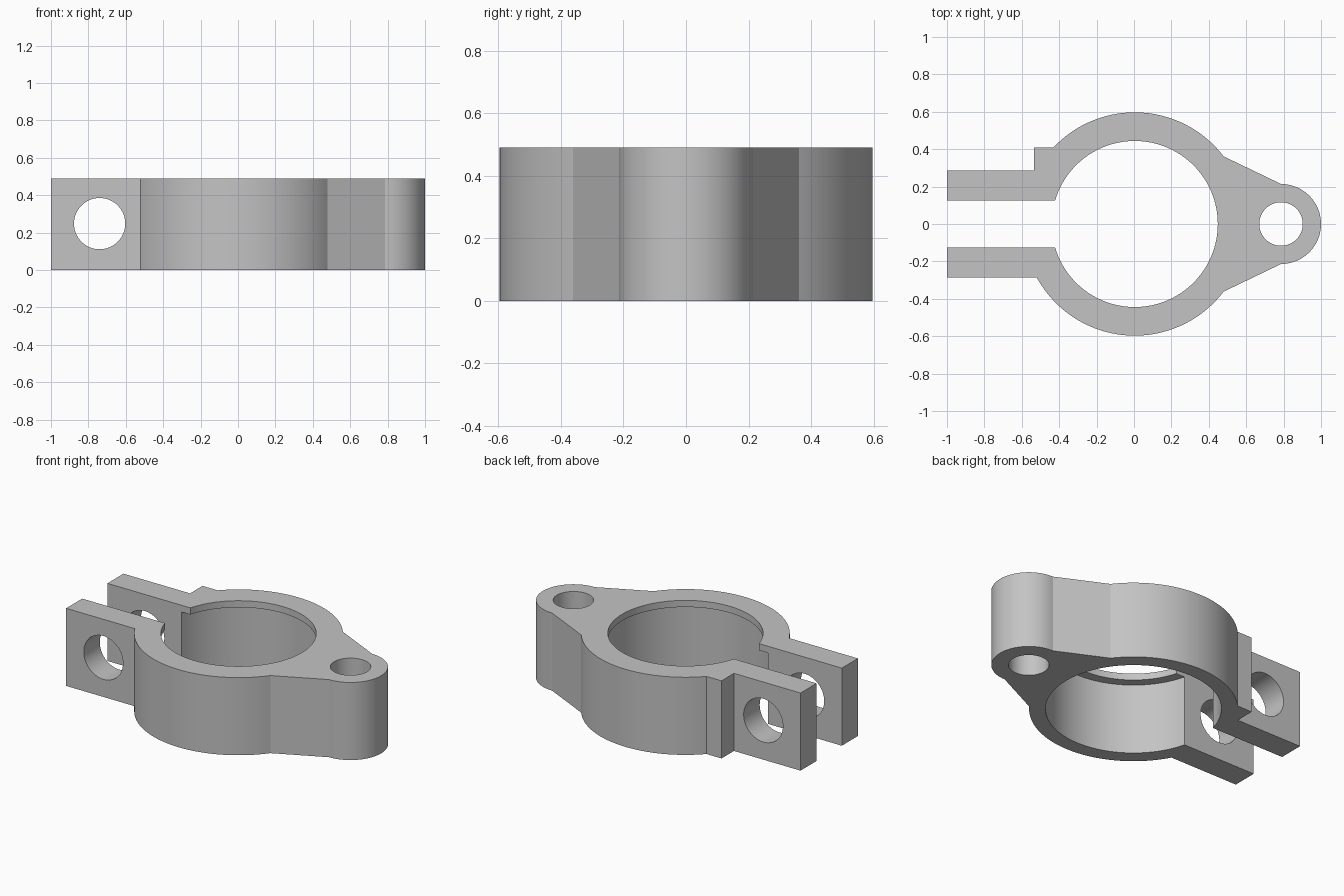
import bpy, bmesh
from math import radians, degrees, asin, sin, cos, pi
from mathutils import Matrix

cube = bpy.data.objects.get("Cube")
if cube:
    bpy.data.objects.remove(cube, do_unlink=True)

HEIGHT = 0.49
CX = 0.004             # ring centre
R_OUT, R_LIP, R_BORE = 0.597, 0.444, 0.503
LIP = 0.042            # thickness of the top lip
EAR_X, EAR_R, EAR_HOLE = 0.786, 0.214, 0.116
ARM_IN, ARM_OUT = 0.126, 0.286
BLOCK_X, BLOCK_Y = -0.535, 0.41
FLANK = 37.3           # angle where the ear flanks leave the ring

steel = bpy.data.materials.new("plain grey")
steel.use_nodes = True
grey = (0.55, 0.55, 0.55, 1)
steel.diffuse_color = grey
steel.node_tree.nodes["Principled BSDF"].inputs["Base Color"].default_value = grey


def arc(x, r, a, b, n):
    """Points on an arc around (x, 0), angles in degrees."""
    angles = [radians(a + (b - a) * i / n) for i in range(n + 1)]
    return [(x + r * cos(t), r * sin(t)) for t in angles]


def add_object(name, bm):
    mesh = bpy.data.meshes.new(name)
    bm.to_mesh(mesh)
    bm.free()
    obj = bpy.data.objects.new(name, mesh)
    bpy.context.collection.objects.link(obj)
    mesh.materials.append(steel)
    return obj


def extrude_profile(name, points, z0, z1):
    bm = bmesh.new()
    face = bm.faces.new([bm.verts.new((x, y, z0)) for x, y in points])
    top = bmesh.ops.extrude_face_region(bm, geom=[face])["geom"]
    verts = [v for v in top if isinstance(v, bmesh.types.BMVert)]
    bmesh.ops.translate(bm, vec=(0, 0, z1 - z0), verts=verts)
    bmesh.ops.recalc_face_normals(bm, faces=bm.faces)
    return add_object(name, bm)


def disc(x, r, n=96):
    return arc(x, r, 0, 360, n)[:-1]


# Body outline: ear, ring back, stop block, clamp arms, ring front
block_angle = 180 - degrees(asin(BLOCK_Y / R_OUT))
arm_angle = 180 + degrees(asin(ARM_OUT / R_OUT))
outline = arc(EAR_X, EAR_R, -90, 90, 40)
outline += arc(CX, R_OUT, FLANK, block_angle, 40)
outline += [(BLOCK_X, BLOCK_Y), (BLOCK_X, ARM_OUT), (-1, ARM_OUT), (-1, -ARM_OUT)]
outline += arc(CX, R_OUT, arm_angle, 360 - FLANK, 48)
body = extrude_profile("clamp_body", outline, 0, HEIGHT)

# Cutters: stepped bore, ear hole, slot between the arms, bolt hole
slot = [(-1.1, -ARM_IN), (CX, -ARM_IN), (CX, ARM_IN), (-1.1, ARM_IN)]
cutters = [
    extrude_profile("lip_cutter", disc(CX, R_LIP), -0.1, HEIGHT + 0.1),
    extrude_profile("bore_cutter", disc(CX, R_BORE), -0.1, HEIGHT - LIP),
    extrude_profile("ear_hole_cutter", disc(EAR_X, EAR_HOLE, 64), -0.1, HEIGHT + 0.1),
    extrude_profile("slot_cutter", slot, -0.1, HEIGHT + 0.1),
]
bolt = extrude_profile("bolt_hole_cutter", disc(0, 0.137, 64), -0.6, 0.6)
bolt.data.transform(Matrix.Translation((-0.74, 0, 0.248)) @ Matrix.Rotation(pi / 2, 4, "X"))
cutters.append(bolt)

for cutter in cutters:
    cutter.hide_render = True
    mod = body.modifiers.new(cutter.name, "BOOLEAN")
    mod.operation = "DIFFERENCE"
    mod.solver = "EXACT"
    mod.object = cutter

# Bake the cuts and drop the cutters
bpy.context.view_layer.update()
graph = bpy.context.evaluated_depsgraph_get()
cut_mesh = bpy.data.meshes.new_from_object(body.evaluated_get(graph))
body.modifiers.clear()
body.data = cut_mesh
for cutter in cutters:
    bpy.data.objects.remove(cutter, do_unlink=True)

# Smooth curved walls, crisp edges
bpy.ops.object.select_all(action="DESELECT")
body.select_set(True)
bpy.context.view_layer.objects.active = body
bpy.ops.object.shade_smooth_by_angle(angle=radians(20))
